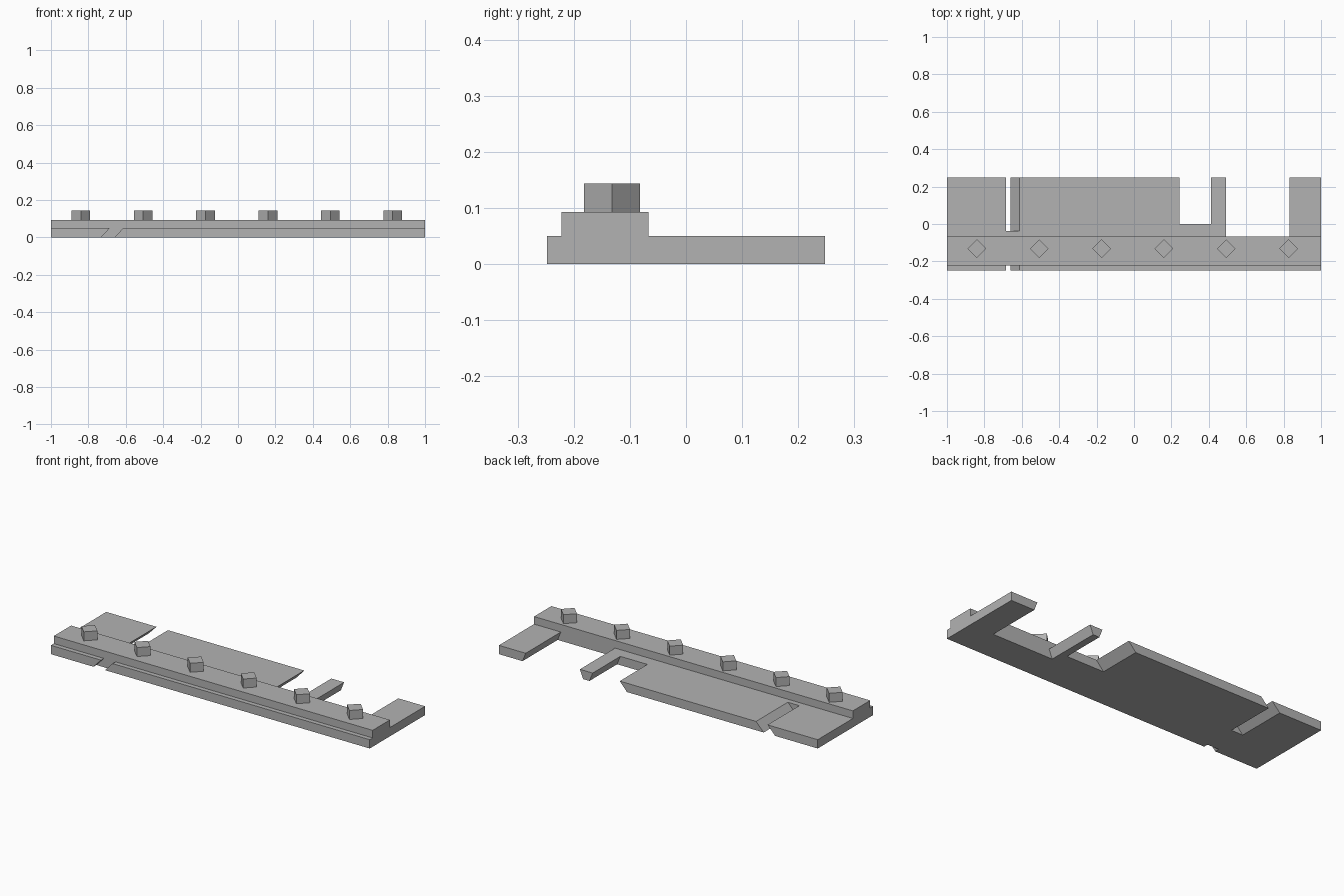
import bpy
import bmesh
from math import pi

cube = bpy.data.objects.get("Cube")
if cube:
    bpy.data.objects.remove(cube, do_unlink=True)

GREY = (0.45, 0.45, 0.45, 1)
grey = bpy.data.materials.new("plain grey")
grey.use_nodes = True
grey.diffuse_color = GREY
grey.node_tree.nodes["Principled BSDF"].inputs["Base Color"].default_value = GREY

PLATE_TOP = 0.05
RAIL_TOP = 0.093
LUG_TOP = 0.144
DEPTH = 0.248
RAIL_FRONT, RAIL_BACK = -0.222, -0.067


def prism(name, bottom, top, z0, z1):
    """Join two matching counter-clockwise outlines into a solid."""
    bm = bmesh.new()
    low = [bm.verts.new((x, y, z0)) for x, y in bottom]
    high = [bm.verts.new((x, y, z1)) for x, y in top]
    bm.faces.new(low[::-1])
    bm.faces.new(high)
    for i in range(len(low)):
        j = (i + 1) % len(low)
        bm.faces.new((low[i], low[j], high[j], high[i]))
    bmesh.ops.recalc_face_normals(bm, faces=bm.faces[:])
    mesh = bpy.data.meshes.new(name)
    bm.to_mesh(mesh)
    bm.free()
    mesh.materials.append(grey)
    obj = bpy.data.objects.new(name, mesh)
    bpy.context.collection.objects.link(obj)
    return obj


def notch(edge, end, first, second, lean_first, lean_second, low):
    """Outline points of a notch; its walls lean sideways towards the bottom."""
    a = first + (lean_first if low else 0)
    b = second + (lean_second if low else 0)
    return [(a, edge), (a, end), (b, end), (b, edge)]


def plate_outline(low):
    slot = (-0.685, -0.613, -0.048, -0.048)
    points = [(-1, -DEPTH)]
    points += notch(-DEPTH, RAIL_FRONT, *slot, low)
    points += [(1, -DEPTH), (1, DEPTH)]
    # Back edge runs from right to left
    points += notch(DEPTH, RAIL_BACK, 0.832, 0.492, 0.02, -0.02, low)
    points += notch(DEPTH, 0, 0.412, 0.242, 0.02, -0.045, low)
    points += notch(DEPTH, -0.037, slot[1], slot[0], slot[3], slot[2], low)
    points.append((-1, DEPTH))
    return points


# Notched base plate
prism("base_plate", plate_outline(True), plate_outline(False), 0, PLATE_TOP)

# Raised rail along the front
rail = [(-1, RAIL_FRONT), (1, RAIL_FRONT), (1, RAIL_BACK), (-1, RAIL_BACK)]
prism("rail", rail, rail, PLATE_TOP, RAIL_TOP)

# Row of diamond lugs on the rail
half = 0.05
diamond = [(half, 0), (0, half), (-half, 0), (0, -half)]
for i in range(6):
    lug_x = -0.84 + i / 3
    outline = [(lug_x + x, y - 0.132) for x, y in diamond]
    prism(f"lug_{i + 1}", outline, outline, RAIL_TOP, LUG_TOP)
